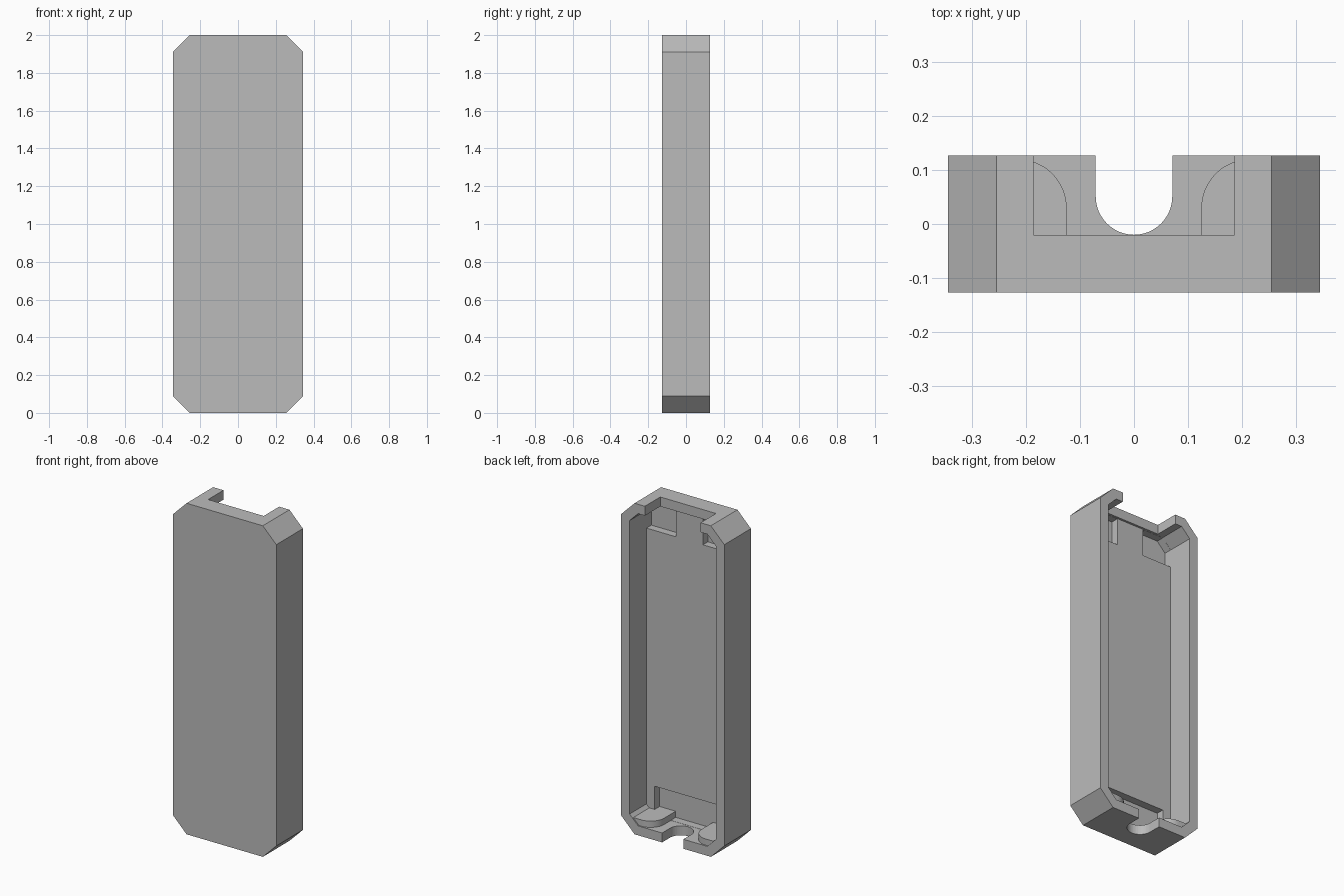
import bpy, bmesh, math
from mathutils import Vector

cube = bpy.data.objects.get("Cube")
if cube:
    bpy.data.objects.remove(cube, do_unlink=True)

grey = bpy.data.materials.new("plain grey")
grey.use_nodes = True
COLOUR = (0.5, 0.5, 0.5, 1)
grey.diffuse_color = COLOUR
grey.node_tree.nodes["Principled BSDF"].inputs["Base Color"].default_value = COLOUR

HALF_W, HALF_D, HEIGHT, CHAMFER, WALL = 0.345, 0.127, 2.0, 0.09, 0.057
FLOOR, POCKET = -0.033, -0.08
OPEN = 0.2          # cutters run past the open back to here


def prism(name, profile, axis, lo, hi):
    """Extrude a 2D profile along y (profile in x, z) or z (profile in x, y)."""
    place = {"y": lambda p, t: (p[0], t, p[1]), "z": lambda p, t: (p[0], p[1], t)}[axis]
    bm = bmesh.new()
    face = bm.faces.new([bm.verts.new(place(p, lo)) for p in profile])
    top = bmesh.ops.extrude_face_region(bm, geom=[face])["geom"]
    step = Vector(place((0, 0), hi - lo))
    bmesh.ops.translate(bm, vec=step, verts=[v for v in top if isinstance(v, bmesh.types.BMVert)])
    bmesh.ops.recalc_face_normals(bm, faces=bm.faces)
    mesh = bpy.data.meshes.new(name)
    bm.to_mesh(mesh)
    bm.free()
    mesh.materials.append(grey)
    obj = bpy.data.objects.new(name, mesh)
    bpy.context.scene.collection.objects.link(obj)
    return obj


def rect(x0, x1, b0, b1):
    return [(x0, b0), (x1, b0), (x1, b1), (x0, b1)]


def octagon(inset):
    """Chamfered rectangle in x, z, offset inwards by the inset."""
    w, lo, hi = HALF_W - inset, inset, HEIGHT - inset
    c = CHAMFER - inset * (2 - math.sqrt(2))
    return [(-w + c, lo), (w - c, lo), (w, lo + c), (w, hi - c),
            (w - c, hi), (-w + c, hi), (-w, hi - c), (-w, lo + c)]


def arc(cx, cy, r, start, end, n):
    steps = [math.radians(start + (end - start) * i / n) for i in range(n + 1)]
    return [(cx + r * math.cos(a), cy + r * math.sin(a)) for a in steps]


# Shell body
shell = prism("shell", octagon(0), "y", -HALF_D, HALF_D)

# Main cavity, end openings and floor pockets
cutters = [
    prism("cavity_cutter", octagon(WALL), "y", FLOOR, OPEN),
    prism("top_opening_cutter", rect(-0.186, 0.186, -0.02, OPEN), "z", 1.9, 2.1),
    prism("cable_slot_cutter", arc(0, 0.051, 0.071, 180, 360, 24)
          + [(0.071, OPEN), (-0.071, OPEN)], "z", -0.1, 0.1),
    prism("bottom_pocket_cutter", rect(-0.232, 0.232, 0.058, 0.235), "y", POCKET, 0),
]
for side in (-1, 1):
    outline = [(0.09, 1.78), (0.287, 1.78), (0.287, 1.886), (0.232, 1.942), (0.09, 1.942)]
    cutters.append(prism("top_pocket_cutter", [(side * x, z) for x, z in outline], "y", POCKET, 0))

for cutter in cutters:
    mod = shell.modifiers.new(cutter.name, "BOOLEAN")
    mod.operation = "DIFFERENCE"
    mod.solver = "EXACT"
    mod.object = cutter
    cutter.hide_render = True
    cutter.hide_viewport = False

# Bake the cuts and drop the cutters
bpy.context.view_layer.update()
baked = bpy.data.meshes.new_from_object(shell.evaluated_get(bpy.context.evaluated_depsgraph_get()))
shell.modifiers.clear()
shell.data = baked
for cutter in cutters:
    bpy.data.objects.remove(cutter, do_unlink=True)

# Rounded cable guides either side of the slot
for side, name in ((1, "left_cable_guide"), (-1, "right_cable_guide")):
    outline = [(0.125, -0.09), (0.268, -0.09), (0.268, 0.12)] + arc(0.215, 0.03, 0.09, 90, 180, 12)
    guide = prism(name, [(side * x, y) for x, y in outline], "z", 0.04, 0.095)
    bpy.ops.object.select_all(action="DESELECT")
    guide.select_set(True)
    bpy.context.view_layer.objects.active = guide
    bpy.ops.object.shade_smooth_by_angle(angle=math.radians(30))
